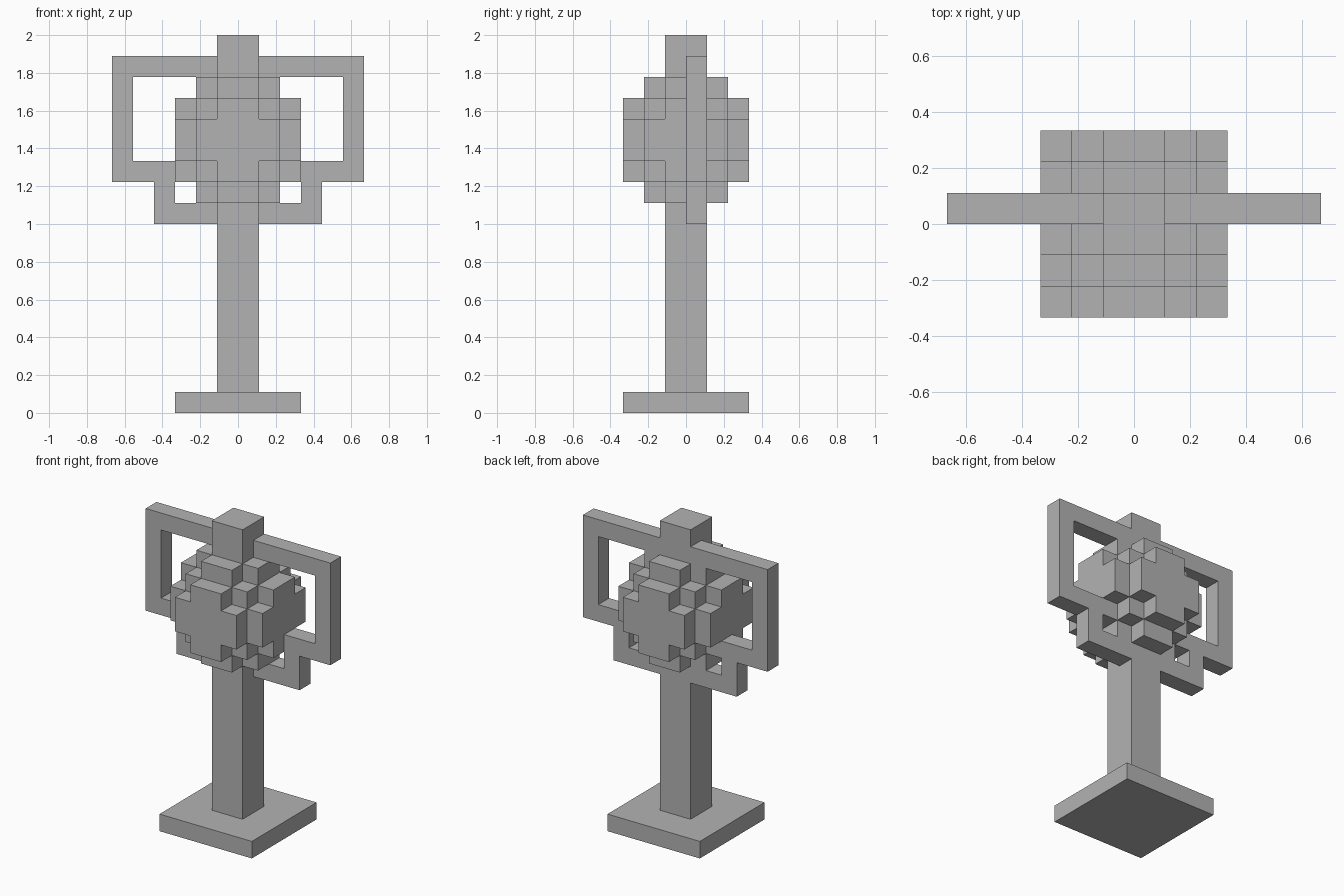
import bpy
import bmesh
from itertools import permutations, product
from mathutils import Vector

U = 2 / 18  # one block

if "Cube" in bpy.data.objects:
    bpy.data.objects.remove(bpy.data.objects["Cube"], do_unlink=True)

grey = bpy.data.materials.new("plain_grey")
grey.use_nodes = True
colour = (0.45, 0.45, 0.45, 1)
grey.diffuse_color = colour
grey.node_tree.nodes["Principled BSDF"].inputs["Base Color"].default_value = colour


def finish(name, bm):
    """Scale from blocks to units and make the object."""
    bmesh.ops.recalc_face_normals(bm, faces=bm.faces)
    bmesh.ops.scale(bm, vec=(U, U, U), verts=bm.verts)
    mesh = bpy.data.meshes.new(name)
    bm.to_mesh(mesh)
    bm.free()
    mesh.materials.append(grey)
    obj = bpy.data.objects.new(name, mesh)
    bpy.context.collection.objects.link(obj)
    return obj


def block(name, half, z0, z1):
    """Square block centred on the axis."""
    bm = bmesh.new()
    bmesh.ops.create_cube(bm, size=1)
    bmesh.ops.scale(bm, vec=(2 * half, 2 * half, z1 - z0), verts=bm.verts)
    bmesh.ops.translate(bm, vec=(0, 0, (z0 + z1) / 2), verts=bm.verts)
    return finish(name, bm)


def stepped_ball(name, radius, zc):
    """Ball of blocks: only the outer skin is kept, flat areas merged."""
    span = [i + 0.5 for i in range(-radius, radius)]
    filled = {c for c in product(span, repeat=3) if Vector(c).length <= radius}
    bm = bmesh.new()
    for cell in filled:
        c = Vector(cell)
        for axis, side in product(range(3), (-1, 1)):
            n = Vector((0, 0, 0))
            n[axis] = side
            if tuple(c + n) in filled:
                continue
            a = Vector((n.y, n.z, n.x)) / 2
            b = n.cross(a)
            mid = c + n / 2
            bm.faces.new([bm.verts.new(mid + p) for p in (a + b, b - a, -a - b, a - b)])
    bmesh.ops.remove_doubles(bm, verts=bm.verts, dist=0.01)
    bmesh.ops.recalc_face_normals(bm, faces=bm.faces)
    bmesh.ops.dissolve_limit(bm, angle_limit=0.02, verts=bm.verts, edges=bm.edges)
    bmesh.ops.translate(bm, vec=(0, 0, zc), verts=bm.verts)
    return finish(name, bm)


def handle(name, side):
    """Flat bent bar beside the ball, one block thick."""
    profile = [(1, 17), (6, 17), (6, 11), (4, 11), (4, 9), (1, 9),
               (1, 10), (3, 10), (3, 12), (5, 12), (5, 16), (1, 16)]
    bm = bmesh.new()
    face = bm.faces.new([bm.verts.new((side * x, 0, z)) for x, z in profile])
    new = bmesh.ops.extrude_face_region(bm, geom=[face])["geom"]
    verts = [v for v in new if isinstance(v, bmesh.types.BMVert)]
    bmesh.ops.translate(bm, vec=(0, 1, 0), verts=verts)
    return finish(name, bm)


# Stand
block("base", 3, 0, 1)
block("post", 1, 1, 10)

# Head
stepped_ball("ball", 3, 13)
block("finial", 1, 16, 18)
handle("left_handle", 1)
handle("right_handle", -1)
